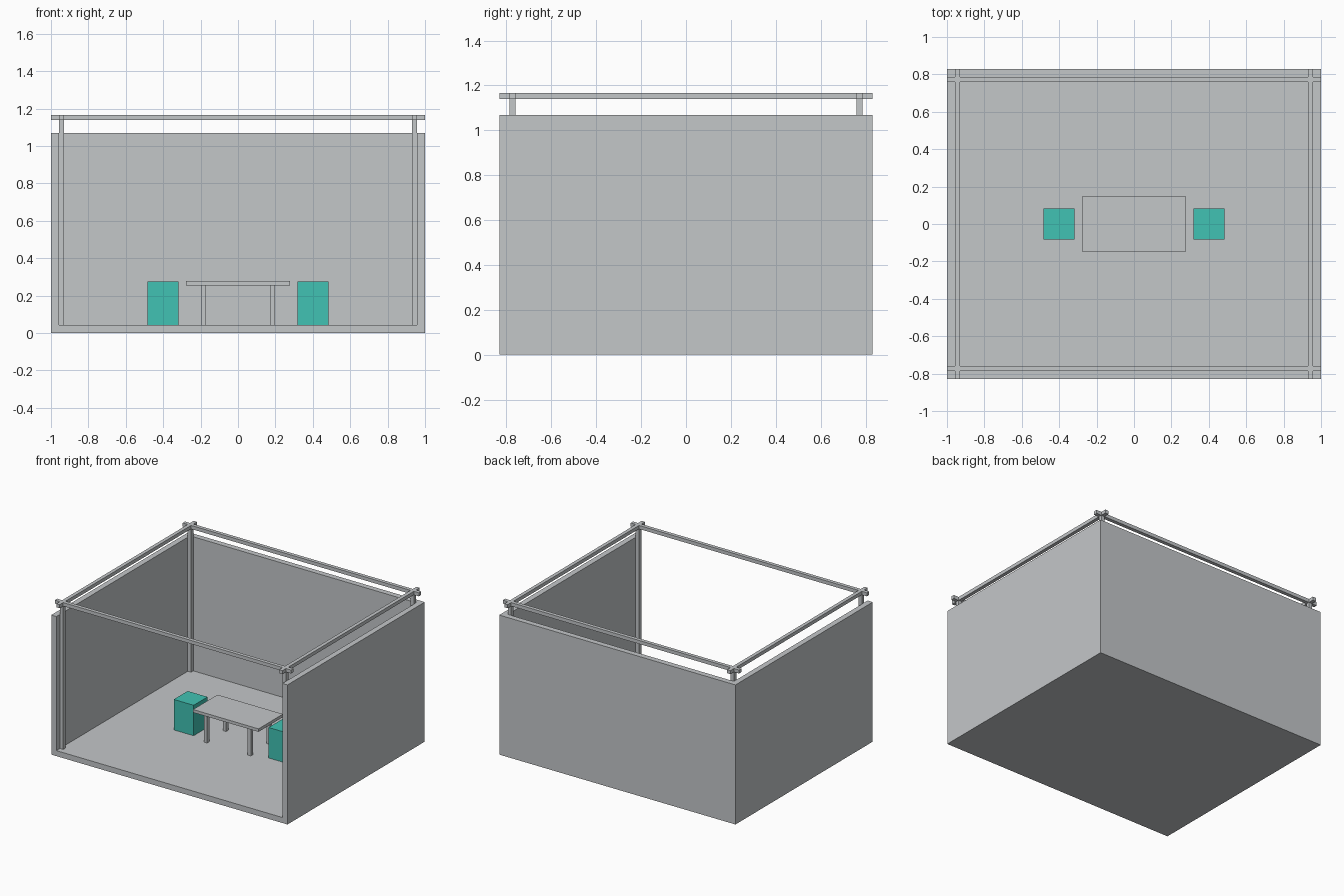
import bpy
import bmesh

if "Cube" in bpy.data.objects:
    bpy.data.objects.remove(bpy.data.objects["Cube"])


def lin(c):
    c /= 255
    return c / 12.92 if c <= 0.04045 else ((c + 0.055) / 1.055) ** 2.4


def material(name, r, g, b):
    m = bpy.data.materials.new(name)
    m.diffuse_color = (lin(r), lin(g), lin(b), 1)
    m.use_nodes = True
    m.node_tree.nodes["Principled BSDF"].inputs["Base Color"].default_value = m.diffuse_color
    return m


GREY = material("light grey", 196, 199, 201)
TEAL = material("teal", 65, 194, 179)


def finish(name, bm, mat):
    mesh = bpy.data.meshes.new(name)
    bm.to_mesh(mesh)
    bm.free()
    mesh.materials.append(mat)
    obj = bpy.data.objects.new(name, mesh)
    bpy.context.collection.objects.link(obj)
    return obj


def box(name, x0, x1, y0, y1, z0, z1, mat=GREY):
    bm = bmesh.new()
    bmesh.ops.create_cube(bm, size=1)
    for v in bm.verts:
        v.co = (x1 if v.co.x > 0 else x0,
                y1 if v.co.y > 0 else y0,
                z1 if v.co.z > 0 else z0)
    return finish(name, bm, mat)


def carve(obj, cutter, operation):
    mod = obj.modifiers.new("shape", 'BOOLEAN')
    mod.operation = operation
    mod.solver = 'EXACT'
    mod.object = cutter
    cutter.hide_render = True
    cutter.hide_set(True)


W, D = 1.0, 0.83            # half width and half depth
FLOOR, WALL = 0.042, 1.068  # floor top and wall top
T = 0.043                   # wall thickness
PX, PY, P = 0.957, 0.787, 0.028  # post outer faces and post width
BEAM, TOP = 1.139, 1.166    # underside and top of the beams

# Booth shell: floor and three walls, open at the front and above
shell = box("booth_shell", -W, W, -D, D, 0, WALL)
room = box("room_cutter", -W + T, W - T, -D - 0.2, D - T, FLOOR, WALL + 0.2)
carve(shell, room, 'DIFFERENCE')

# Corner posts
for sx in (-1, 1):
    for sy in (-1, 1):
        x = sorted((sx * PX, sx * (PX - P)))
        y = sorted((sy * PY, sy * (PY - P)))
        box("corner_post", *x, *y, FLOOR, BEAM)

# Top frame: four crossing beams, joined into one piece
xs, ys = (PX - P, PX), (PY - P, PY)
frame = box("top_frame", -W, W, -ys[1], -ys[0], BEAM, TOP)
for x0, x1, y0, y1 in ((-W, W, *ys), (*xs, -D, D), (-xs[1], -xs[0], -D, D)):
    carve(frame, box("beam_helper", x0, x1, y0, y1, BEAM, TOP), 'UNION')

# Table
box("table_top", -0.277, 0.277, -0.148, 0.148, 0.255, 0.278)
for sx in (-1, 1):
    for sy in (-1, 1):
        x, y = sx * 0.185, sy * 0.115
        box("table_leg", x - 0.013, x + 0.013, y - 0.013, y + 0.013, FLOOR, 0.255)

# Block stools on either side of the table
for sx in (-1, 1):
    x = sx * 0.401
    box("stool", x - 0.084, x + 0.084, -0.084, 0.084, FLOOR, 0.275, TEAL)
